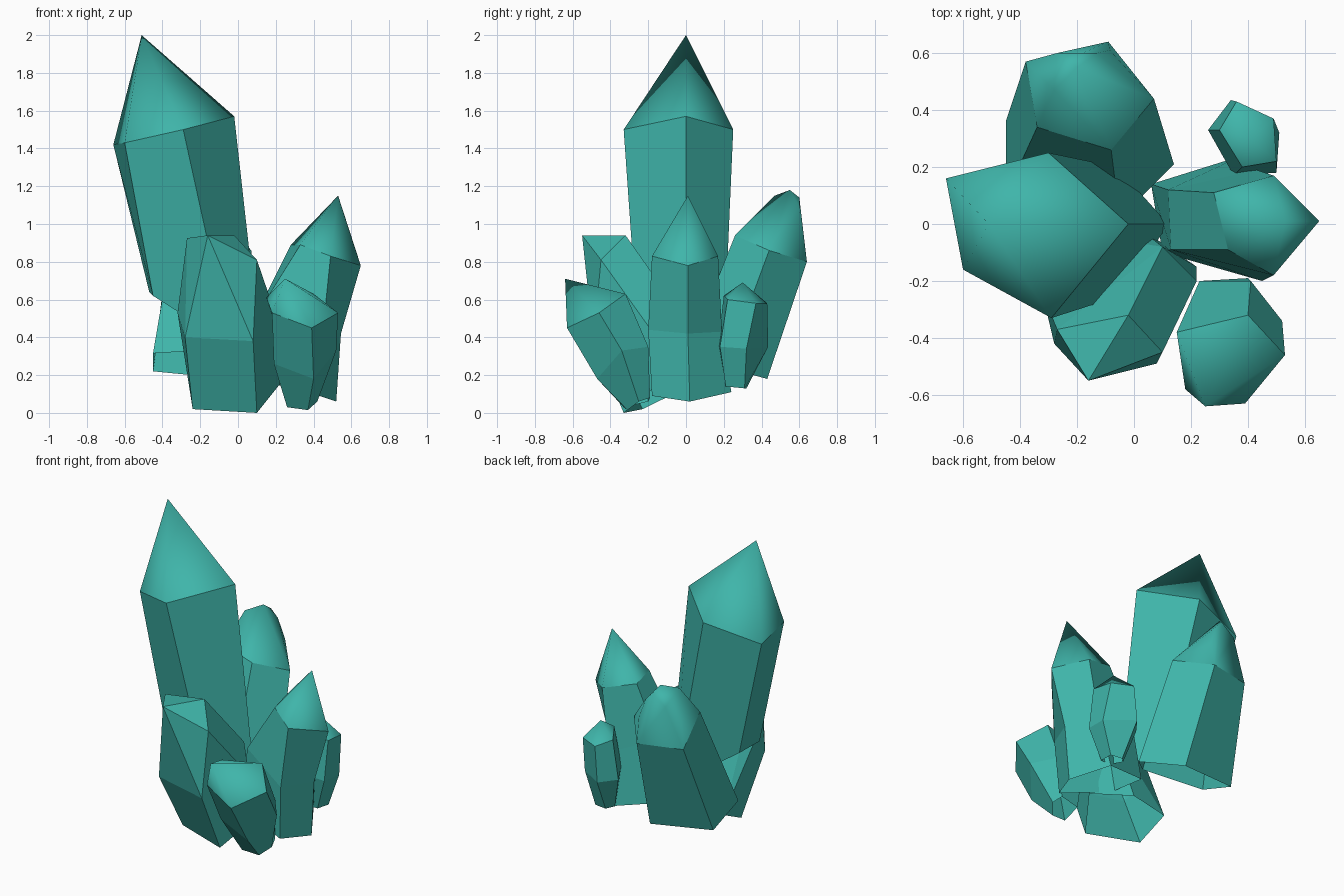
import bpy, bmesh, math

if "Cube" in bpy.data.objects:
    bpy.data.objects.remove(bpy.data.objects["Cube"])

teal = bpy.data.materials.new("teal crystal")
teal.diffuse_color = (0.05, 0.462, 0.402, 1)
teal.use_nodes = True
teal.node_tree.nodes["Principled BSDF"].inputs["Base Color"].default_value = teal.diffuse_color


def finish(bm, name):
    bmesh.ops.recalc_face_normals(bm, faces=bm.faces[:])
    me = bpy.data.meshes.new(name)
    bm.to_mesh(me)
    bm.free()
    me.materials.append(teal)
    ob = bpy.data.objects.new(name, me)
    bpy.context.collection.objects.link(ob)


def crystal(name, tip, *rings):
    """Smooth cap over the first ring, flat shaft lofted through the rings, open base."""
    bm = bmesh.new()
    loops = [[bm.verts.new(p) for p in r] for r in rings]
    top = loops[0]
    n = len(top)
    if len(tip) == 1:
        apex = bm.verts.new(tip[0])
        for i in range(n):
            bm.faces.new((top[i], top[(i + 1) % n], apex)).smooth = True
    else:
        # blunt tip: hull of the tip points and ring, without its underside
        bmesh.ops.convex_hull(bm, input=top + [bm.verts.new(p) for p in tip])
        under = [f for f in bm.faces if all(v in top for v in f.verts)]
        bmesh.ops.delete(bm, geom=under, context='FACES_ONLY')
        for e in [e for e in bm.edges if not e.link_faces]:
            bm.edges.remove(e)
        for f in bm.faces:
            f.smooth = True
    for a, b in zip(loops, loops[1:]):
        for i in range(n):
            j = (i + 1) % n
            bm.faces.new((a[i], b[i], b[j], a[j]))
    bmesh.ops.delete(bm, geom=[v for v in bm.verts if not v.link_faces], context='VERTS')
    finish(bm, name)


# tall leaning crystal
crystal("main_crystal",
        [(-.51, 0, 2.0)],
        [(-.66, .16, 1.42), (-.60, -.16, 1.43), (-.29, -.33, 1.50),
         (-.02, 0, 1.57), (-.30, .25, 1.50)],
        [(-.47, .12, .64), (-.45, -.12, .62), (-.04, -.25, .36),
         (.12, 0, .32), (-.06, .20, .36)])

# wide crystal at the back with a blunt rounded tip
crystal("back_crystal",
        [(-.28, .47, 1.15), (-.20, .55, 1.18), (-.085, .61, .96),
         (-.13, .60, 1.09), (-.18, .60, 1.14), (-.27, .60, 1.07)],
        [(-.38, .57, .81), (-.09, .64, .80), (.07, .44, .86),
         (-.08, .26, .94), (-.34, .34, .96)],
        [(-.45, .36, .22), (-.04, .43, .18), (.14, .21, .24),
         (-.05, .02, .34), (-.45, .10, .315)])

# right crystal, bent slightly at mid height
crystal("right_crystal",
        [(.53, .01, 1.15)],
        [(.65, .01, .78), (.49, -.18, .83), (.33, -.09, .89),
         (.28, .11, .89), (.49, .17, .83)],
        [(.545, .01, .42), (.45, -.20, .44), (.13, -.09, .57),
         (.12, .12, .57), (.43, .19, .43)],
        [(.52, .02, .06), (.43, -.18, .09), (.10, -.10, .18),
         (.06, .14, .18), (.38, .24, .11)])

# small front right crystal
crystal("front_right_crystal",
        [(.25, -.64, .71)],
        [(.53, -.46, .53), (.39, -.63, .45), (.18, -.58, .53),
         (.15, -.38, .61), (.40, -.32, .63)],
        [(.52, -.34, .33), (.40, -.47, .18), (.19, -.45, .26),
         (.23, -.20, .35), (.41, -.20, .35)],
        [(.42, -.25, .06), (.37, -.31, .015), (.26, -.33, .03),
         (.27, -.20, .06), (.40, -.19, .08)])

# small back right crystal
crystal("back_right_crystal",
        [(.41, .30, .69)],
        [(.30, .33, .60), (.36, .43, .58), (.49, .37, .58),
         (.50, .22, .60), (.38, .20, .62)],
        [(.26, .33, .35), (.34, .435, .35), (.51, .32, .34),
         (.50, .18, .35), (.35, .17, .36)],
        [(.32, .28, .14), (.36, .32, .13), (.44, .31, .13),
         (.43, .21, .14), (.36, .21, .14)])

# front crystal with a chiselled flat top: open-based hull
bm = bmesh.new()
pts = [(-.16, -.55, .94), (-.02, -.32, .94), (-.27, -.37, .925), (.10, -.45, .81),
       (-.28, -.42, .40), (-.32, -.25, .53), (.08, -.49, .38), (.22, -.20, .46),
       (.10, -.08, .60), (-.24, -.23, .02), (.10, -.33, 0), (.22, -.15, .15),
       (-.255, -.025, .12), (0, 0, .15)]
bmesh.ops.convex_hull(bm, input=[bm.verts.new(p) for p in pts])
base = [f for f in bm.faces if all(v.co.z < .2 for v in f.verts)]
bmesh.ops.delete(bm, geom=base, context='FACES')
bmesh.ops.delete(bm, geom=[v for v in bm.verts if not v.link_faces], context='VERTS')
bmesh.ops.dissolve_limit(bm, angle_limit=math.radians(10),
                         verts=bm.verts[:], edges=bm.edges[:])
finish(bm, "front_crystal")
